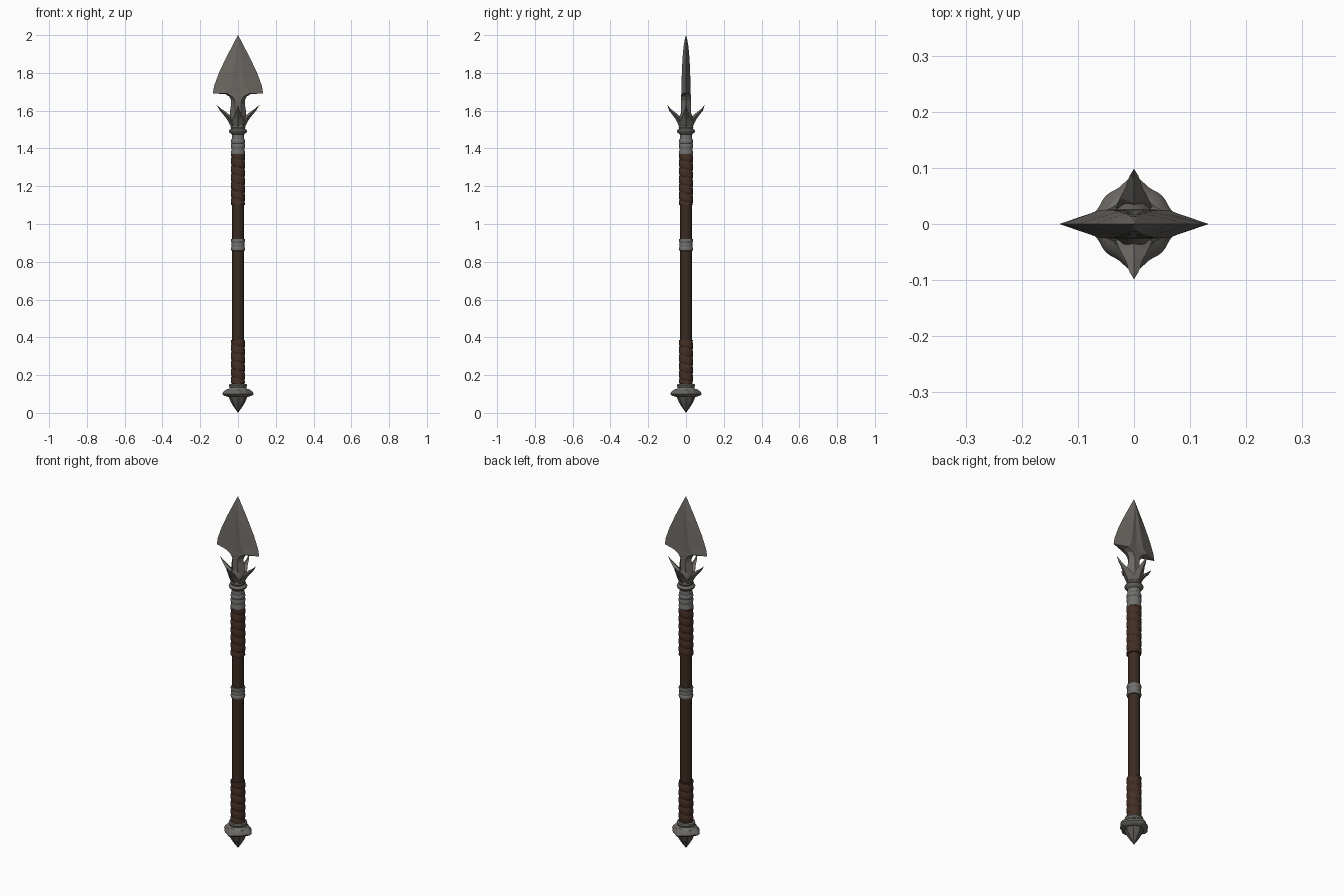
import bpy, bmesh, math
from mathutils import Vector

if "Cube" in bpy.data.objects:
    bpy.data.objects.remove(bpy.data.objects["Cube"])


def material(name, rgb):
    m = bpy.data.materials.new(name)
    m.diffuse_color = (*rgb, 1)
    m.use_nodes = True
    m.node_tree.nodes["Principled BSDF"].inputs["Base Color"].default_value = m.diffuse_color
    return m


STEEL = material("blade steel", (0.145, 0.135, 0.122))
IRON = material("collar iron", (0.165, 0.163, 0.158))
DARK = material("dark pommel iron", (0.105, 0.10, 0.095))
WOOD = material("dark wood", (0.042, 0.024, 0.015))
LEATHER = material("brown leather", (0.056, 0.028, 0.018))


def loft(name, rings, mat, smooth=35):
    """Skin a list of equal-length closed rings and cap both ends."""
    bm = bmesh.new()
    vs = [[bm.verts.new(p) for p in r] for r in rings]
    n = len(rings[0])
    for a, b in zip(vs, vs[1:]):
        for i in range(n):
            j = (i + 1) % n
            bm.faces.new((a[i], a[j], b[j], b[i]))
    bm.faces.new(vs[0][::-1])
    bm.faces.new(vs[-1])
    bmesh.ops.remove_doubles(bm, verts=bm.verts, dist=1e-5)
    bmesh.ops.recalc_face_normals(bm, faces=bm.faces)
    me = bpy.data.meshes.new(name)
    bm.to_mesh(me)
    bm.free()
    ob = bpy.data.objects.new(name, me)
    bpy.context.collection.objects.link(ob)
    me.materials.append(mat)
    if smooth:
        bpy.ops.object.select_all(action='DESELECT')
        ob.select_set(True)
        bpy.context.view_layer.objects.active = ob
        bpy.ops.object.shade_smooth_by_angle(angle=math.radians(smooth))
    return ob


def ring(z, radius, n=32):
    """Ring at height z; radius is a number or a function of the angle."""
    out = []
    for i in range(n):
        a = 2 * math.pi * i / n
        r = radius(a) if callable(radius) else radius
        out.append((r * math.cos(a), r * math.sin(a), z))
    return out


def lathe(name, profile, mat, n=32):
    return loft(name, [ring(z, r, n) for r, z in profile], mat)


# Shaft
lathe("shaft", [(0.031, 0.12), (0.031, 1.42)], WOOD, 20)


# Leather wraps: overlapping slanted strips
def wrap(name, z0, z1, pitch=0.043):
    rows = int((z1 - z0) / 0.005)
    rings = [ring(z0, 0.03)]
    for k in range(rows + 1):
        z = z0 + (z1 - z0) * k / rows

        def radius(a, z=z):
            u = (z / pitch + a / (2 * math.pi)) % 1
            return 0.0335 + 0.0048 * min(1, 5 * u, 2.2 * (1 - u) + 0.3)
        rings.append(ring(z, radius))
    rings.append(ring(z1, 0.03))
    loft(name, rings, LEATHER)


wrap("lower_wrap", 0.155, 0.385)
wrap("upper_wrap", 1.10, 1.37)

# Metal bands
lathe("middle_band", [(0.03, 0.858), (0.036, 0.86), (0.038, 0.868), (0.036, 0.876),
                      (0.034, 0.88), (0.036, 0.89), (0.034, 0.90), (0.036, 0.904),
                      (0.038, 0.912), (0.036, 0.92), (0.03, 0.922)], IRON)
lathe("ferrule", [(0.03, 1.368), (0.037, 1.37), (0.038, 1.38), (0.035, 1.388),
                  (0.035, 1.40), (0.038, 1.408), (0.038, 1.418), (0.035, 1.425),
                  (0.038, 1.435), (0.037, 1.445), (0.033, 1.45), (0.033, 1.478)], IRON)
lathe("head_collar", [(0.033, 1.474), (0.038, 1.478), (0.046, 1.485), (0.048, 1.492),
                      (0.044, 1.499), (0.036, 1.503), (0.039, 1.512), (0.035, 1.522),
                      (0.038, 1.545), (0.04, 1.56), (0.02, 1.60)], STEEL)

# Blade rows: height, edge half-width, shoulder half-width, half-thickness, groove
rows = [(1.50, .034, .018, .028, 0), (1.56, .042, .018, .027, 0),
        (1.60, .042, .016, .026, 0), (1.635, .036, .015, .026, 0),
        (1.655, .036, .018, .026, 0), (1.675, .046, .03, .026, 0),
        (1.687, .066, .052, .025, 0), (1.692, .133, .06, .025, .002),
        (1.73, .127, .036, .0245, .004), (1.80, .101, .026, .022, .004),
        (1.87, .068, .016, .019, .003), (1.94, .032, .006, .013, 0),
        (1.98, .011, .002, .006, 0), (2.0, .0004, .0001, .0003, 0)]
loft("spear_blade", [[(w, 0, z), (s, t, z), (0, t - g, z), (-s, t, z),
                      (-w, 0, z), (-s, -t, z), (0, g - t, z), (s, -t, z)]
                     for z, w, s, t, g in rows], STEEL, 0)

# Four curved prongs: distance out, height, half-width, half-thickness
path = [(.022, 1.515, .028, .016), (.034, 1.54, .032, .015), (.050, 1.565, .025, .013),
        (.070, 1.585, .015, .010), (.092, 1.605, .008, .006), (1, 1.63, .0003, .0003)]
for k, (side, reach) in enumerate((("right", .113), ("back", .098),
                                   ("left", .113), ("front", .098))):
    a = k * math.pi / 2
    out, tan = Vector((math.cos(a), math.sin(a), 0)), Vector((-math.sin(a), math.cos(a), 0))
    up = Vector((0, 0, 1))
    nrm = (out - up).normalized()
    rings = []
    for d, z, w, t in path:
        d = reach if d == 1 else d * (1 if reach > .1 else .93)
        c = out * d + up * z
        rings.append([c + tan * w, c + nrm * t, c - tan * w, c - nrm * t])
    loft("prong_" + side, rings, STEEL, 0)

# Pommel: upper cup, scalloped flange and point
lathe("pommel_cup", [(0.03, 0.153), (0.046, 0.152), (0.048, 0.144), (0.044, 0.135),
                     (0.046, 0.13), (0.055, 0.122), (0.055, 0.10)], IRON)


def scallop(k):
    return lambda a: k * (0.068 + 0.015 * abs(math.cos(2 * a)) ** 6
                          + 0.003 * abs(math.sin(2 * a)) ** 6)


loft("pommel_flange", [ring(z, scallop(k), 48) for z, k in
                       ((0.127, .66), (0.117, .86), (0.107, .97), (0.10, 1.0),
                        (0.093, .93), (0.085, .66))], STEEL)
loft("pommel_point", [ring(z, r, 8) for z, r in
                      ((0.092, .048), (0.078, .047), (0.055, .037),
                       (0.028, .02), (0.01, .007), (0.0, .0005))], DARK, 0)
